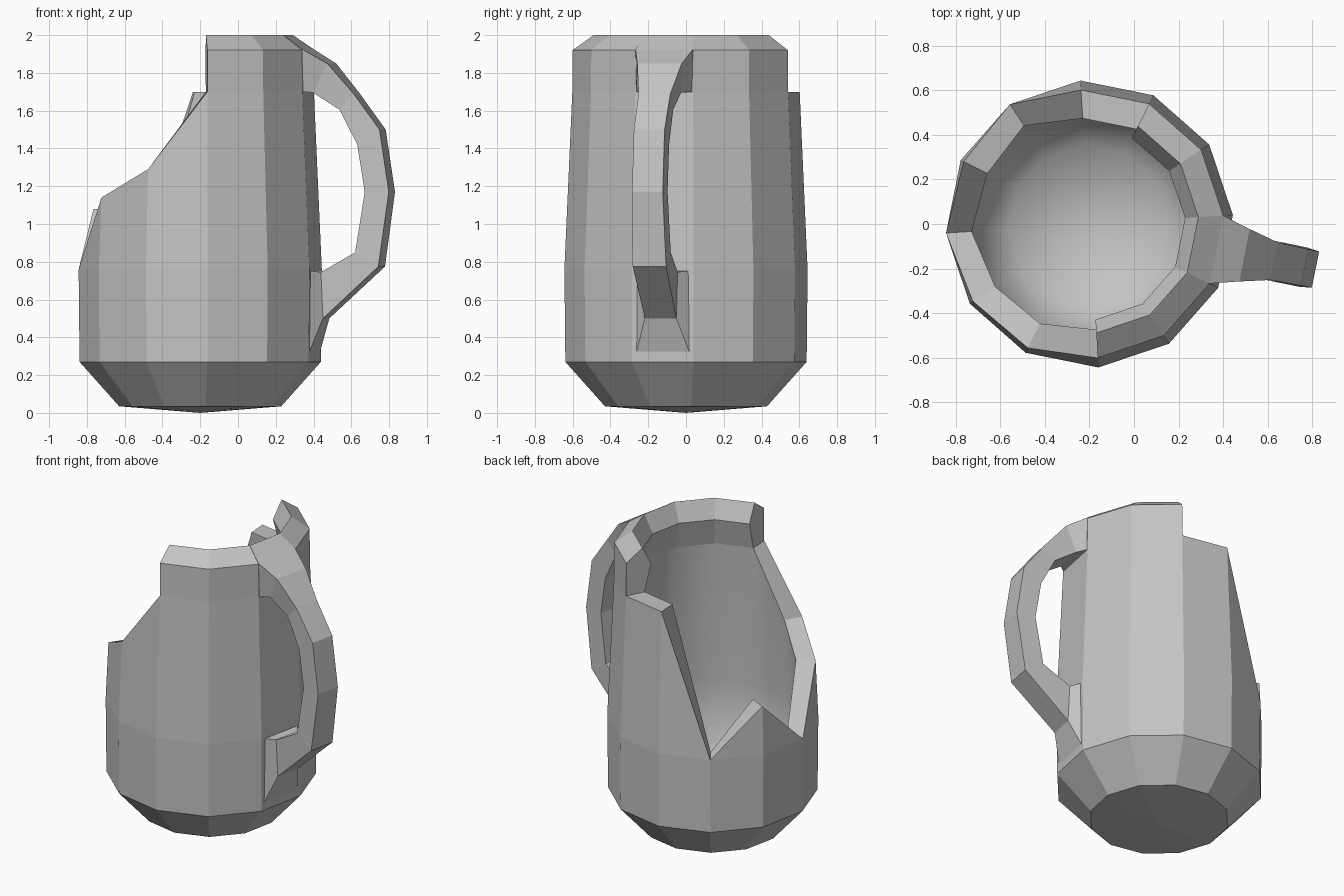
import bpy, bmesh
from math import sin, cos, radians

cube = bpy.data.objects.get("Cube")
if cube:
    bpy.data.objects.remove(cube)

CLAY = (0.55, 0.55, 0.55, 1)
clay = bpy.data.materials.new("grey clay")
clay.use_nodes = True
clay.diffuse_color = CLAY
clay.node_tree.nodes["Principled BSDF"].inputs["Base Color"].default_value = CLAY

AXIS_X = -0.2
SIDES = 12
TURN = 3.6


def place(angle, u, v, z):
    """Point at radius u and sideways offset v along a direction from the jug axis."""
    a = radians(angle)
    return (AXIS_X + u * cos(a) - v * sin(a), u * sin(a) + v * cos(a), z)


def finish(bm, name):
    bmesh.ops.remove_doubles(bm, verts=bm.verts, dist=0.0005)
    bmesh.ops.recalc_face_normals(bm, faces=bm.faces)
    mesh = bpy.data.meshes.new(name)
    bm.to_mesh(mesh)
    bm.free()
    mesh.materials.append(clay)
    obj = bpy.data.objects.new(name, mesh)
    bpy.context.collection.objects.link(obj)
    return obj


# Wall section (radius, height): outside going up, over the rim, inside going down
SECTION = [(0, 0), (0.43, 0.035), (0.64, 0.27), (0.645, 0.76), (0.603, 1.7),
           (0.602, 1.92), (0.49, 2.0), (0.43, 1.88), (0.475, 1.7),
           (0.53, 0.76), (0.52, 0.34), (0.36, 0.15), (0, 0.1)]
OUT_TOP, IN_TOP = 4, 8
FULL_ROWS = list(range(len(SECTION)))
BROKEN_ROWS = [i for i in FULL_ROWS if i <= OUT_TOP or i >= IN_TOP]

# Height of the broken edge on each damaged column
BREAK = {3: 1.7, 4: 0.76, 5: 1.08, 6: 0.76, 7: 1.14, 8: 1.29}


def clipped(row, column):
    """Section point, slid down the wall to the broken edge."""
    r, z = SECTION[row]
    if column in BREAK and row in (OUT_TOP, IN_TOP):
        r2, z2 = SECTION[row - 1 if row == OUT_TOP else row + 1]
        t = (BREAK[column] - z2) / (z - z2)
        r, z = r2 + (r - r2) * t, BREAK[column]
    return r, z


# Broken jug body
bm = bmesh.new()
columns = []
for k in range(SIDES):
    points = [clipped(row, k) for row in FULL_ROWS]
    columns.append([bm.verts.new(place(TURN + 360 / SIDES * k, r, 0, z)) for r, z in points])

for k in range(SIDES):
    n = (k + 1) % SIDES
    damaged = k in BREAK or n in BREAK
    rows = BROKEN_ROWS if damaged else FULL_ROWS
    for a, b in zip(rows, rows[1:]):
        face = bm.faces.new((columns[k][a], columns[n][a], columns[n][b], columns[k][b]))
        face.smooth = a >= IN_TOP
    # End of the surviving rim
    if (k in BREAK) != (n in BREAK):
        whole = n if k in BREAK else k
        bm.faces.new(columns[whole][OUT_TOP:IN_TOP + 1])

loose = [v for v in bm.verts if not v.link_faces]
bmesh.ops.delete(bm, geom=loose, context='VERTS')
finish(bm, "jug_body")

# Handle stations: outer radius, height, half width, inner radius, height, half width
STATIONS = [(0.475, 2.0, 0.127, 0.56, 1.7, 0.15),
            (0.582, 1.925, 0.155, 0.585, 1.7, 0.15),
            (0.71, 1.85, 0.12, 0.63, 1.695, 0.1),
            (0.845, 1.69, 0.086, 0.77, 1.605, 0.086),
            (0.985, 1.5, 0.083, 0.865, 1.42, 0.083),
            (1.035, 1.17, 0.083, 0.905, 1.17, 0.083),
            (0.98, 0.775, 0.09, 0.855, 0.85, 0.09),
            (0.68, 0.5, 0.085, 0.67, 0.745, 0.09),
            (0.6, 0.27, 0.16, 0.6, 0.755, 0.16)]
HANDLE_ANGLE = TURN - 180 / SIDES

# Handle bridging the rim and the foot
bm = bmesh.new()
rings = []
for ou, oz, ow, iu, iz, iw in STATIONS:
    corners = [(ou, -ow, oz), (ou, ow, oz), (iu, iw, iz), (iu, -iw, iz)]
    rings.append([bm.verts.new(place(HANDLE_ANGLE, *c)) for c in corners])
for a, b in zip(rings, rings[1:]):
    for i in range(4):
        j = (i + 1) % 4
        bm.faces.new((a[i], a[j], b[j], b[i]))
bm.faces.new(rings[0])
bm.faces.new(rings[-1])
finish(bm, "jug_handle")
